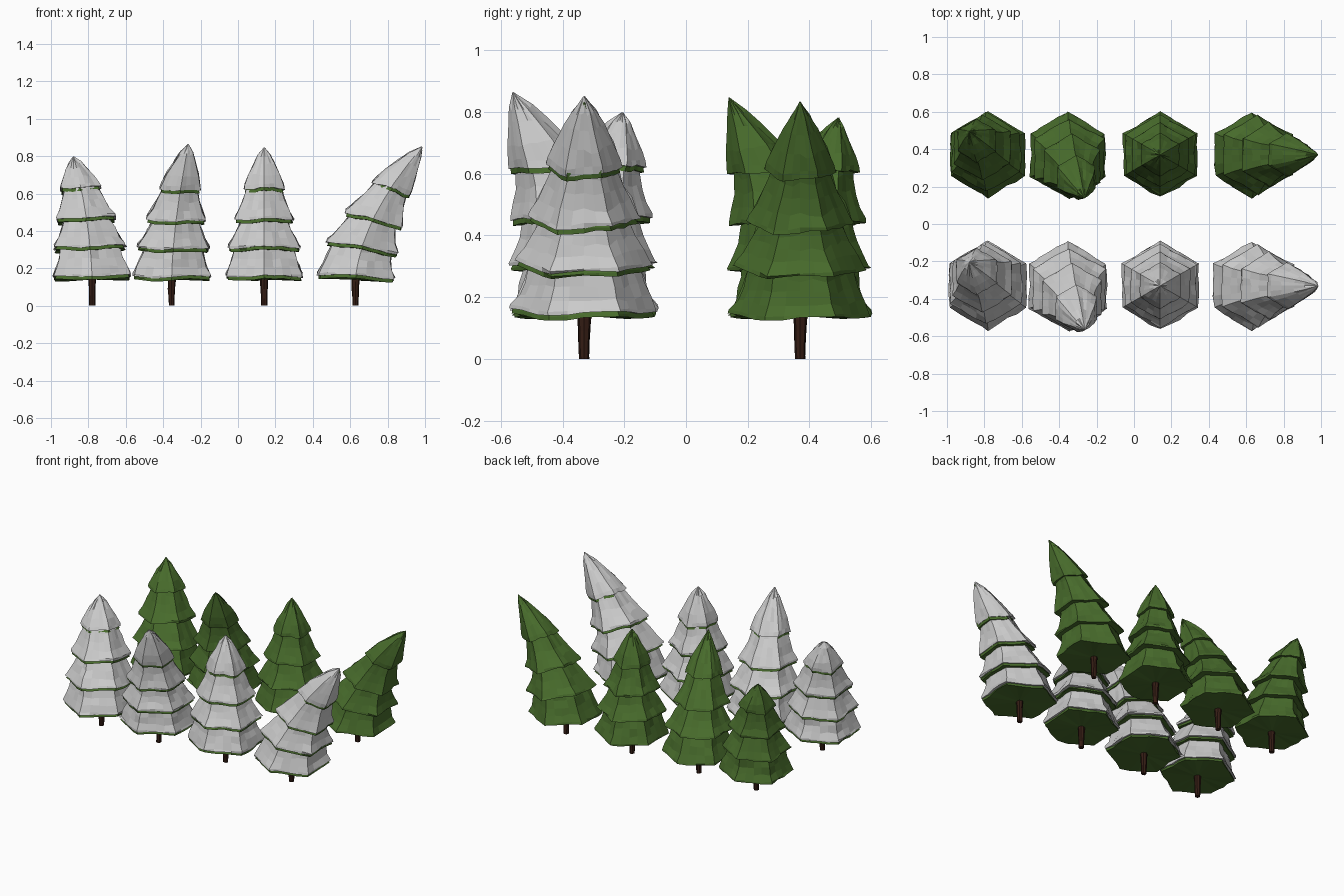
import bpy, math, random
from mathutils import Vector, Matrix

if "Cube" in bpy.data.objects:
    bpy.data.objects.remove(bpy.data.objects["Cube"])

SEG = 24


def material(name, rgb):
    m = bpy.data.materials.new(name)
    m.diffuse_color = (*rgb, 1)
    m.use_nodes = True
    m.node_tree.nodes["Principled BSDF"].inputs["Base Color"].default_value = m.diffuse_color
    return m


GREEN = material("needle_green", (0.065, 0.15, 0.025))
BROWN = material("bark_brown", (0.035, 0.012, 0.007))

# Tiers: base height, top height (None = tree apex), base radius, top radius
TIERS = [(0.140, 0.31, 0.230, 0.168), (0.295, 0.46, 0.214, 0.128),
         (0.445, 0.63, 0.174, 0.092), (0.610, None, 0.117, 0.0)]
SKIRT = [(0, 1.0), (0.07, 0.97), (0.3, 0.64), (0.55, 0.36), (0.8, 0.14), (1, 0)]
TIP = [(0, 1.0), (0.1, 0.95), (0.33, 0.77), (0.6, 0.49), (0.8, 0.27), (1, 0.02)]


def loft(rings, verts, faces):
    """Bridge rings of points and close both ends with a fan."""
    n, base = len(rings[0]), len(verts)
    for ring in rings:
        verts.extend(ring)
    for k in range(len(rings) - 1):
        for i in range(n):
            j = (i + 1) % n
            a, b = base + k * n, base + (k + 1) * n
            faces.append((a + i, a + j, b + j, b + i))
    for ring, start, flip in ((rings[0], base, True),
                              (rings[-1], base + (len(rings) - 1) * n, False)):
        c = len(verts)
        verts.append(sum(ring, Vector()) / n)
        for i in range(n):
            f = (start + i, start + (i + 1) % n, c)
            faces.append(f[::-1] if flip else f)


def add_object(name, verts, faces, loc, mat=None):
    me = bpy.data.meshes.new(name)
    me.from_pydata(verts, [], faces)
    me.update()
    ob = bpy.data.objects.new(name, me)
    ob.location = loc
    if mat:
        me.materials.append(mat)
    bpy.context.collection.objects.link(ob)
    return ob


def hexagon(a):
    """Radius factor of a hexagon with corners at +y and -y."""
    d = (a - math.pi / 2) % (math.pi / 3) - math.pi / 6
    return math.cos(math.pi / 6) / math.cos(d)


def foliage(name, loc, lean, apex, tilt, seed, mat=None, grow=0.0, lift=0.0):
    """Four leaning hexagonal tiers; grow and lift make the snow shell."""
    rnd = random.Random(seed)
    verts, faces = [], []
    lean = Vector((*lean, 0))
    axis = Vector((-lean.y, lean.x, 0)) if lean.length else Vector((1, 0, 0))

    for z0, z1, r0, r1 in TIERS:
        tip = z1 is None
        z1 = apex if tip else z1
        rings = []
        for row, (t, f) in enumerate(TIP if tip else SKIRT):
            z = z0 + (z1 - z0) * t
            r = r1 + (r0 - r1) * f
            h = max(0, (z - 0.1) / (apex - 0.1))
            slope = lean.length * 1.75 * h ** 0.75 / (apex - 0.1)
            rot = Matrix.Rotation(tilt * math.atan(slope), 3, axis)
            centre = lean * h ** 1.75 + Vector((0, 0, z + lift))
            ring = []
            for i in range(SEG):
                a = math.tau * i / SEG + math.pi / 2
                jr = 1 + rnd.uniform(-0.035, 0.025)
                jz = rnd.uniform(-0.008, 0.008) * (0.3 if t == 1 else 1)
                if row < 2:
                    jz = 0.006 * math.sin(3 * a + seed) + jz * 0.4
                rr = r * hexagon(a) * jr + grow * min(1, r / 0.03)
                ring.append(centre + rot @ Vector((rr * math.cos(a), rr * math.sin(a), jz)))
            rings.append(ring)
        loft(rings, verts, faces)
    return add_object(name, verts, faces, loc, mat)


def trunk(name, loc, seed):
    rnd = random.Random(seed)
    rings = []
    for z, r in ((0, 0.016), (0.04, 0.017), (0.09, 0.019), (0.13, 0.021), (0.17, 0.022)):
        rings.append([Vector((r * rnd.uniform(0.9, 1.1) * math.cos(math.tau * i / 8),
                              r * rnd.uniform(0.9, 1.1) * math.sin(math.tau * i / 8), z))
                      for i in range(8)])
    verts, faces = [], []
    loft(rings, verts, faces)
    add_object(name, verts, faces, loc, BROWN)


# Tree shapes: x position, lean at the apex, apex height, tier tilt
TREES = [(-0.78, (-0.10, 0.125), 0.780, 0.3),
         (-0.355, (0.09, -0.23), 0.845, 0.25),
         (0.14, (0, 0), 0.828, 0),
         (0.628, (0.355, 0), 0.832, 0.55)]

# Back row is plain green, front row carries a snow shell on each tier
for row, y in (("green", 0.37), ("snowy", -0.33)):
    for k, (x, lean, apex, tilt) in enumerate(TREES):
        tag = f"{row}_tree_{k + 1}"
        loc = (x, y, 0)
        trunk(tag + "_trunk", loc, k)
        foliage(tag + "_needles", loc, lean, apex, tilt, k + 10, GREEN)
        if row == "snowy":
            foliage(tag + "_snow", loc, lean, apex, tilt, k + 10, None, 0.008, 0.017)
